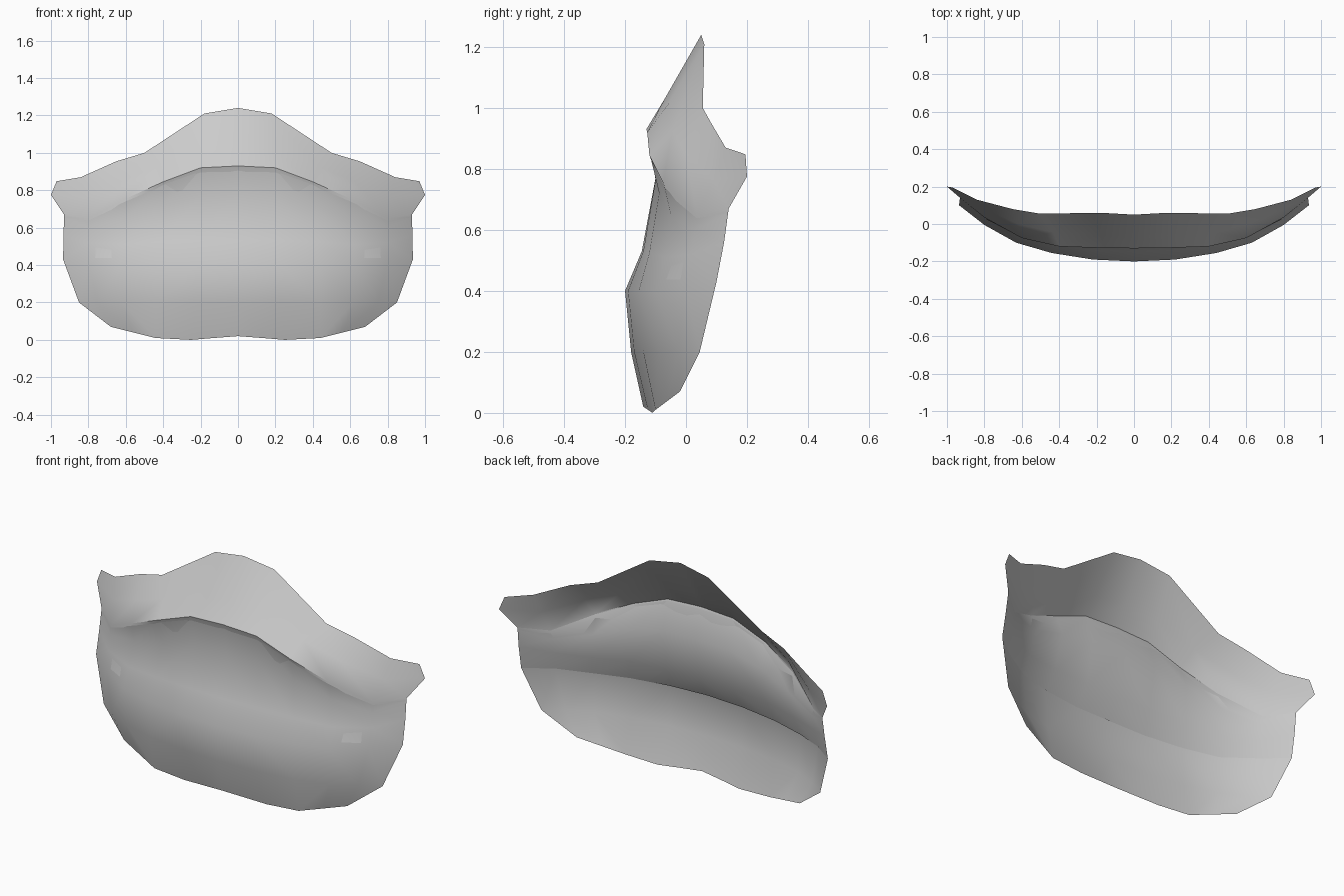
import bpy, math

if "Cube" in bpy.data.objects:
    bpy.data.objects.remove(bpy.data.objects["Cube"])

# Half cross-rows of the sheet, centre line to side edge, as (x, y, z)
TOP_EDGE = [(0, .05, 1.24), (.18, .06, 1.21), (.5, .055, 1.0), (.65, .08, .955), (.84, .13, .87), (.97, .195, .848)]
NOSE = [(0, -.07, 1.03), (.2, -.06, 1.01), (.43, -.045, .925), (.62, 0, .85), (.82, .09, .765), (1, .2, .775)]
UPPER_FOLD = [(0, -.13, .93), (.2, -.127, .92), (.4, -.12, .845), (.6, -.075, .755), (.8, .035, .65), (.93, .14, .67)]
PLEAT_A = [(0, -.1, .77), (.2, -.1, .765), (.4, -.088, .72), (.6, -.05, .65), (.8, .03, .6), (.93, .138, .655)]
PLEAT_B = [(0, -.145, .53), (.2, -.14, .53), (.42, -.12, .525), (.62, -.07, .51), (.8, .015, .52), (.933, .125, .56)]
LOWER_FOLD = [(0, -.2, .4), (.22, -.19, .4), (.44, -.155, .4), (.63, -.1, .4), (.8, -.005, .42), (.935, .1, .43)]
CHIN = [(0, -.18, .2), (.22, -.17, .2), (.44, -.14, .2), (.62, -.09, .2), (.75, -.025, .2), (.85, .045, .2)]
BOTTOM_EDGE = [(0, -.14, .02), (.13, -.125, .01), (.25, -.11, 0), (.44, -.1, .01), (.56, -.06, .04), (.68, -.02, .07)]


def layer(row, dy, dz=0):
    """Shift a row back for a hidden pleat layer, fading out at the side edge."""
    n = len(row) - 1
    return [(x, y + dy * (1 - i / n), z + dz * (1 - i / n)) for i, (x, y, z) in enumerate(row)]


# One continuous sheet: down behind, back up inside the pleat, down in front
rows = [
    TOP_EDGE, NOSE, UPPER_FOLD,
    layer(PLEAT_A, .024), layer(PLEAT_B, .024), layer(LOWER_FOLD, .015, .02),
    layer(PLEAT_B, .012), layer(PLEAT_A, .012), layer(UPPER_FOLD, .006, -.01),
    PLEAT_A, PLEAT_B, LOWER_FOLD, CHIN, BOTTOM_EDGE,
]

cols = len(rows[0])
verts = [p for row in rows for p in row]
faces = []
for r in range(len(rows) - 1):
    for c in range(cols - 1):
        a = r * cols + c
        faces.append((a, a + cols, a + cols + 1, a + 1))

mesh = bpy.data.meshes.new("pleated_mask")
mesh.from_pydata(verts, [], faces)
mask = bpy.data.objects.new("pleated_mask", mesh)
bpy.context.collection.objects.link(mask)

# Mirror to the other side and shade smooth
bpy.context.view_layer.objects.active = mask
mask.select_set(True)
mirror = mask.modifiers.new("mirror", "MIRROR")
mirror.use_axis[0] = True
mirror.merge_threshold = .0005
bpy.ops.object.modifier_apply(modifier=mirror.name)
bpy.ops.object.shade_smooth_by_angle(angle=math.radians(50))
